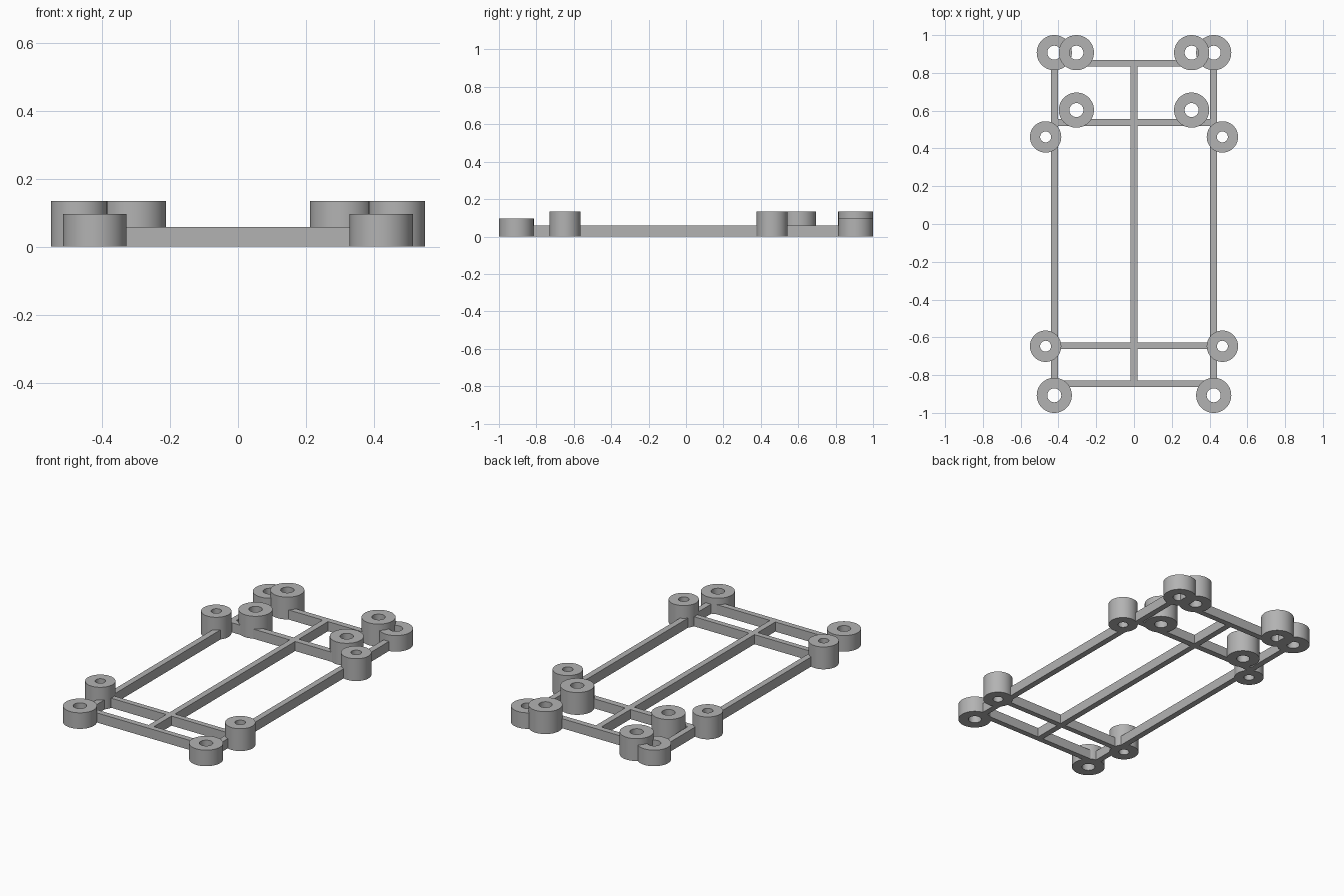
import bpy, bmesh, math

if "Cube" in bpy.data.objects:
    bpy.data.objects.remove(bpy.data.objects["Cube"])

grey = bpy.data.materials.new("grey_plastic")
grey.diffuse_color = (0.45, 0.45, 0.45, 1)
grey.use_nodes = True
grey.node_tree.nodes["Principled BSDF"].inputs["Base Color"].default_value = grey.diffuse_color


def finish(name, bm):
    bmesh.ops.recalc_face_normals(bm, faces=bm.faces[:])
    me = bpy.data.meshes.new(name)
    bm.to_mesh(me)
    bm.free()
    me.materials.append(grey)
    ob = bpy.data.objects.new(name, me)
    bpy.context.collection.objects.link(ob)
    return ob


def bar(name, x0, x1, y0, y1, height=0.058):
    bm = bmesh.new()
    bmesh.ops.create_cube(bm, size=1)
    for v in bm.verts:
        v.co = (x1 if v.co.x > 0 else x0,
                y1 if v.co.y > 0 else y0,
                height if v.co.z > 0 else 0)
    finish(name, bm)


def standoff(name, x, y, outer, inner, height, n=64):
    # hollow round post: a rectangular profile swept around its axis
    bm = bmesh.new()
    profile = [(inner, 0), (outer, 0), (outer, height), (inner, height)]
    rings = []
    for i in range(n):
        a = math.tau * i / n
        rings.append([bm.verts.new((x + r * math.cos(a), y + r * math.sin(a), z))
                      for r, z in profile])
    for i in range(n):
        p, q = rings[i], rings[(i + 1) % n]
        for k in range(4):
            m = (k + 1) % 4
            bm.faces.new((p[k], q[k], q[m], p[m]))
    ob = finish(name, bm)
    bpy.context.view_layer.objects.active = ob
    ob.select_set(True)
    bpy.ops.object.shade_smooth_by_angle(angle=math.radians(35))
    ob.select_set(False)


# Standoffs, mirrored left and right: y, x, outer radius, hole radius, height
posts = [
    ("front_corner_standoff", 0.422, -0.907, 0.093, 0.037, 0.097),
    ("back_corner_standoff", 0.422, 0.907, 0.093, 0.037, 0.097),
    ("front_side_standoff", 0.468, -0.647, 0.083, 0.029, 0.135),
    ("back_side_standoff", 0.468, 0.461, 0.083, 0.029, 0.135),
    ("rear_inner_standoff", 0.305, 0.907, 0.093, 0.037, 0.135),
    ("middle_inner_standoff", 0.305, 0.603, 0.093, 0.037, 0.135),
]
for side, s in (("left", -1), ("right", 1)):
    for name, x, y, outer, inner, h in posts:
        standoff(f"{side}_{name}", s * x, y, outer, inner, h)
    # Long side rails
    xs = sorted((s * 0.403, s * 0.439))
    bar(f"{side}_rail", xs[0], xs[1], -0.862, 0.869)

# Centre rail and cross bars
bar("centre_rail", -0.018, 0.018, -0.862, 0.869)
for name, y0, y1 in (("front_cross_bar", -0.862, -0.828),
                     ("front_inner_cross_bar", -0.661, -0.628),
                     ("back_inner_cross_bar", 0.520, 0.557),
                     ("back_cross_bar", 0.834, 0.869)):
    bar(name, -0.42, 0.42, y0, y1)
